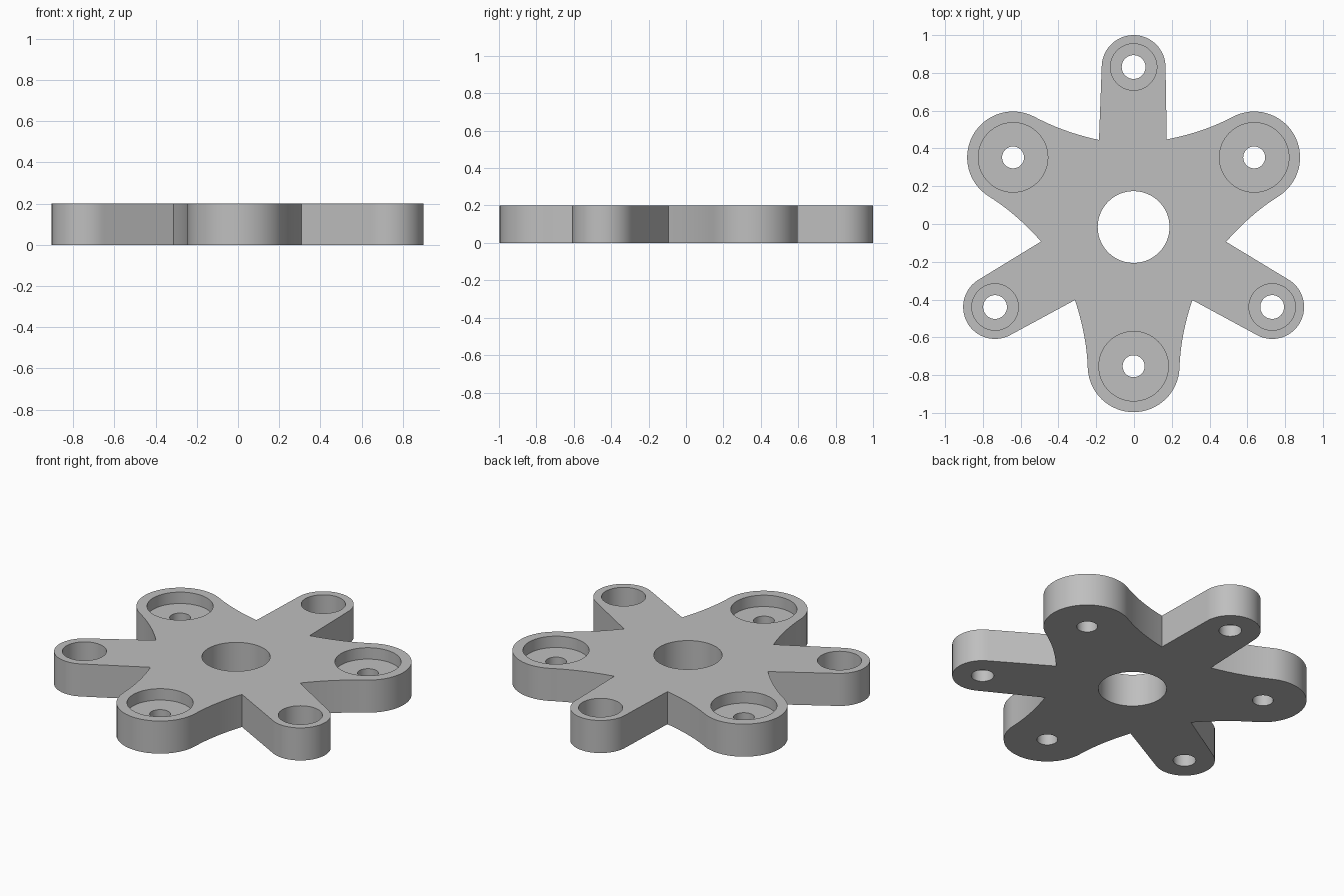
import bpy
import bmesh
from math import cos, sin, radians, tau
from mathutils import Vector

THICK = 0.2
HUB = Vector((-0.002, -0.016))
WIDE = dict(reach=0.737, radius=0.243, bore=0.184, hole=0.058, depth=0.07, sweep=88)
SLIM = dict(reach=0.847, radius=0.169, bore=0.123, hole=0.063, depth=0.13, sweep=91)
ARMS = [(30, WIDE), (90, SLIM), (150, WIDE), (210, SLIM), (270, WIDE), (330, SLIM)]
# angle of the inner corner that follows each arm
CORNERS = [69.3, 111.7, 188.9, 231.2, 308.8, 350.9]
CORNER_REACH = 0.496


def polar(angle, r):
    return Vector((cos(radians(angle)), sin(radians(angle)))) * r


def flank(tip, corner, centre, inward):
    """Concave curve between a wide tip and an inner corner, ends left out."""
    radial = (tip - centre).normalized()
    tangent = Vector((-radial.y, radial.x))
    if tangent.dot(inward) < 0:
        tangent.negate()
    control = tip + tangent * 0.175
    ts = [i / 12 for i in range(1, 12)]
    return [tip * (1 - t) ** 2 + control * 2 * t * (1 - t) + corner * t * t for t in ts]


def outline():
    points = []
    for i, (angle, kind) in enumerate(ARMS):
        centre = HUB + polar(angle, kind["reach"])
        before = HUB + polar(CORNERS[i - 1], CORNER_REACH)
        after = HUB + polar(CORNERS[i], CORNER_REACH)
        sweep = kind["sweep"]
        arc = [centre + polar(angle - sweep + 2 * sweep * k / 32, kind["radius"])
               for k in range(33)]
        inward = -polar(angle, 1)
        points.append(before)
        if kind is WIDE:
            points += reversed(flank(arc[0], before, centre, inward))
        points += arc
        if kind is WIDE:
            points += flank(arc[-1], after, centre, inward)
    return points


def make_object(name, bm):
    bmesh.ops.recalc_face_normals(bm, faces=bm.faces)
    mesh = bpy.data.meshes.new(name)
    bm.to_mesh(mesh)
    bm.free()
    obj = bpy.data.objects.new(name, mesh)
    bpy.context.collection.objects.link(obj)
    return obj


def stepped_cutter(name, centre, profile, sides=64):
    """Closed lathe from (radius, height) pairs, bottom to top."""
    bm = bmesh.new()
    rings = [[bm.verts.new((centre.x + r * cos(tau * k / sides),
                            centre.y + r * sin(tau * k / sides), z))
              for k in range(sides)] for r, z in profile]
    for low, high in zip(rings, rings[1:]):
        for k in range(sides):
            n = (k + 1) % sides
            bm.faces.new((low[k], low[n], high[n], high[k]))
    bm.faces.new(rings[0][::-1])
    bm.faces.new(rings[-1])
    obj = make_object(name, bm)
    obj.hide_render = True
    return obj


cube = bpy.data.objects.get("Cube")
if cube:
    bpy.data.objects.remove(cube, do_unlink=True)

grey = bpy.data.materials.new("plain grey")
grey.use_nodes = True
colour = (0.52, 0.52, 0.52, 1)
grey.diffuse_color = colour
grey.node_tree.nodes["Principled BSDF"].inputs["Base Color"].default_value = colour

# Six-armed plate
bm = bmesh.new()
base = bm.faces.new([bm.verts.new((p.x, p.y, 0)) for p in outline()])
top = bmesh.ops.extrude_face_region(bm, geom=[base], use_keep_orig=True)
bmesh.ops.translate(bm, vec=(0, 0, THICK),
                    verts=[v for v in top["geom"] if isinstance(v, bmesh.types.BMVert)])
plate = make_object("six_arm_plate", bm)
plate.data.materials.append(grey)

# Hub hole and counterbored arm holes
below, above = -0.1, THICK + 0.1
cutters = [stepped_cutter("hub_hole_cutter", HUB, [(0.19, below), (0.19, above)])]
for angle, kind in ARMS:
    floor = THICK - kind["depth"]
    cutters.append(stepped_cutter(
        "arm_hole_cutter", HUB + polar(angle, kind["reach"]),
        [(kind["hole"], below), (kind["hole"], floor),
         (kind["bore"], floor), (kind["bore"], above)]))

bpy.ops.object.select_all(action="DESELECT")
bpy.context.view_layer.objects.active = plate
plate.select_set(True)
for cutter in cutters:
    mod = plate.modifiers.new("hole", "BOOLEAN")
    mod.operation = "DIFFERENCE"
    mod.solver = "EXACT"
    mod.object = cutter
    bpy.ops.object.modifier_apply(modifier=mod.name)
    bpy.data.objects.remove(cutter, do_unlink=True)

bpy.ops.object.shade_smooth_by_angle(angle=radians(30))
